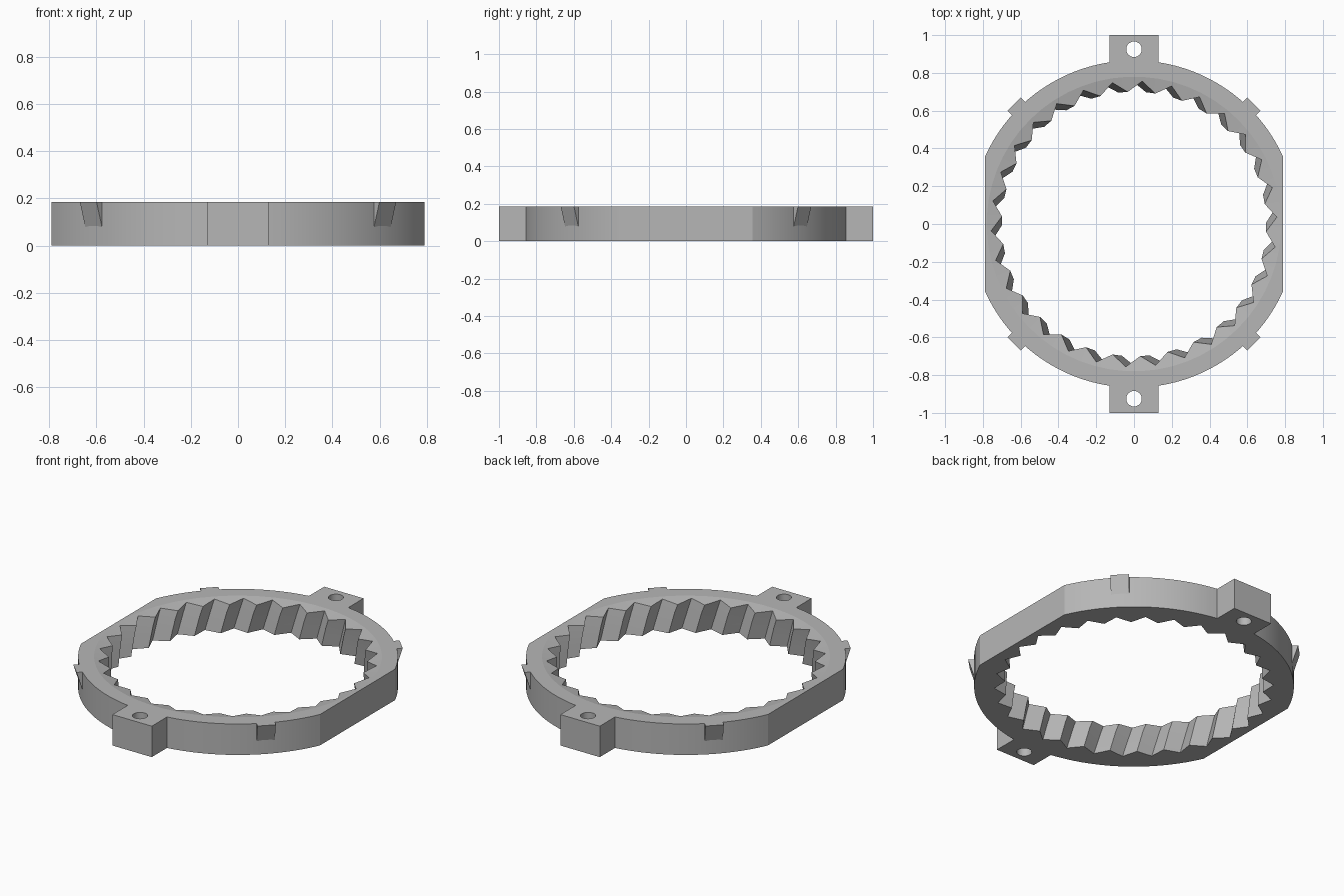
import bpy, bmesh, math
from math import cos, sin, radians

if "Cube" in bpy.data.objects:
    bpy.data.objects.remove(bpy.data.objects["Cube"])

H = 0.185                     # ring thickness
R_OUT, FLAT = 0.866, 0.79     # outer radius, half width across the flats
R_CONE, R_ROOT, R_TIP = 0.78, 0.757, 0.70
TEETH, PHASE, TWIST = 30, 2.7, 4.0
DROP = 0.2                    # slope of the shallow countersink on top

grey = bpy.data.materials.new("grey_plastic")
grey.diffuse_color = (0.47, 0.47, 0.47, 1)
grey.use_nodes = True
grey.node_tree.nodes["Principled BSDF"].inputs["Base Color"].default_value = grey.diffuse_color


def finish(bm, name):
    bmesh.ops.recalc_face_normals(bm, faces=bm.faces)
    me = bpy.data.meshes.new(name)
    bm.to_mesh(me)
    bm.free()
    me.materials.append(grey)
    ob = bpy.data.objects.new(name, me)
    bpy.context.collection.objects.link(ob)
    bpy.ops.object.select_all(action='DESELECT')
    ob.select_set(True)
    bpy.context.view_layer.objects.active = ob
    bpy.ops.object.shade_smooth_by_angle(angle=radians(9))
    return ob


def circle(r, n, cx=0, cy=0, phase=0):
    return [(cx + r * cos(radians(phase) + 2 * math.pi * i / n),
             cy + r * sin(radians(phase) + 2 * math.pi * i / n)) for i in range(n)]


def outline():
    # one quadrant of arc plus tab corner, mirrored round
    a0, a1, n = math.acos(FLAT / R_OUT), math.acos(0.13 / R_OUT), 18
    q = [(R_OUT * cos(a0 + (a1 - a0) * i / n), R_OUT * sin(a0 + (a1 - a0) * i / n))
         for i in range(n + 1)] + [(0.13, 1.0)]
    half = q + [(-x, y) for x, y in reversed(q)]
    return half + [(-x, -y) for x, y in half]


def tooth_loop(z, turn, cone=False):
    pts = []
    for i in range(2 * TEETH):
        r = R_TIP if i % 2 else R_ROOT
        a = radians(PHASE + turn + i * 180 / TEETH)
        pts.append((r * cos(a), r * sin(a), z - (DROP * (R_CONE - r) if cone else 0)))
    return pts


# toothed ring with two drilled tabs
bm = bmesh.new()


def add_loop(pts):
    return [bm.verts.new(p) for p in pts]


def flat_loop(pts, z):
    return add_loop([(x, y, z) for x, y in pts])


def bridge(a, b):
    n = len(a)
    for i in range(n):
        bm.faces.new((a[i], a[(i + 1) % n], b[(i + 1) % n], b[i]))


def cap(loops):
    edges = []
    for lp in loops:
        for i in range(len(lp)):
            pair = (lp[i], lp[(i + 1) % len(lp)])
            edges.append(bm.edges.get(pair) or bm.edges.new(pair))
    bmesh.ops.triangle_fill(bm, use_beauty=True, use_dissolve=False, edges=edges)


profiles = [outline(), circle(0.041, 48, 0, 0.925), circle(0.041, 48, 0, -0.925)]
low = [flat_loop(p, 0) for p in profiles]
top = [flat_loop(p, H) for p in profiles]
rim = flat_loop(circle(R_CONE, 2 * TEETH, phase=PHASE), H)
layers = [add_loop(tooth_loop(H, 0, True))]
layers += [add_loop(tooth_loop(H * f, TWIST * (1 - f))) for f in (0.66, 0.33, 0)]
cap(low + [layers[-1]])
cap(top + [rim])
for a, b in zip(low, top):
    bridge(a, b)
for a, b in zip([rim] + layers, layers):
    bridge(a, b)
finish(bm, "toothed_ring")

# four wedge-shaped snap lugs on the diagonals
for k, name in enumerate(("back_right", "back_left", "front_left", "front_right")):
    bm = bmesh.new()
    a = radians(45 + 90 * k)
    section = [(0.84, H), (0.897, H), (0.863, 0.075), (0.84, 0.075)]
    sides = [[bm.verts.new((r * cos(a) - t * sin(a), r * sin(a) + t * cos(a), z))
              for r, z in section] for t in (-0.05, 0.05)]
    bridge(*sides)
    for s in sides:
        bm.faces.new(s)
    finish(bm, "snap_lug_" + name)
